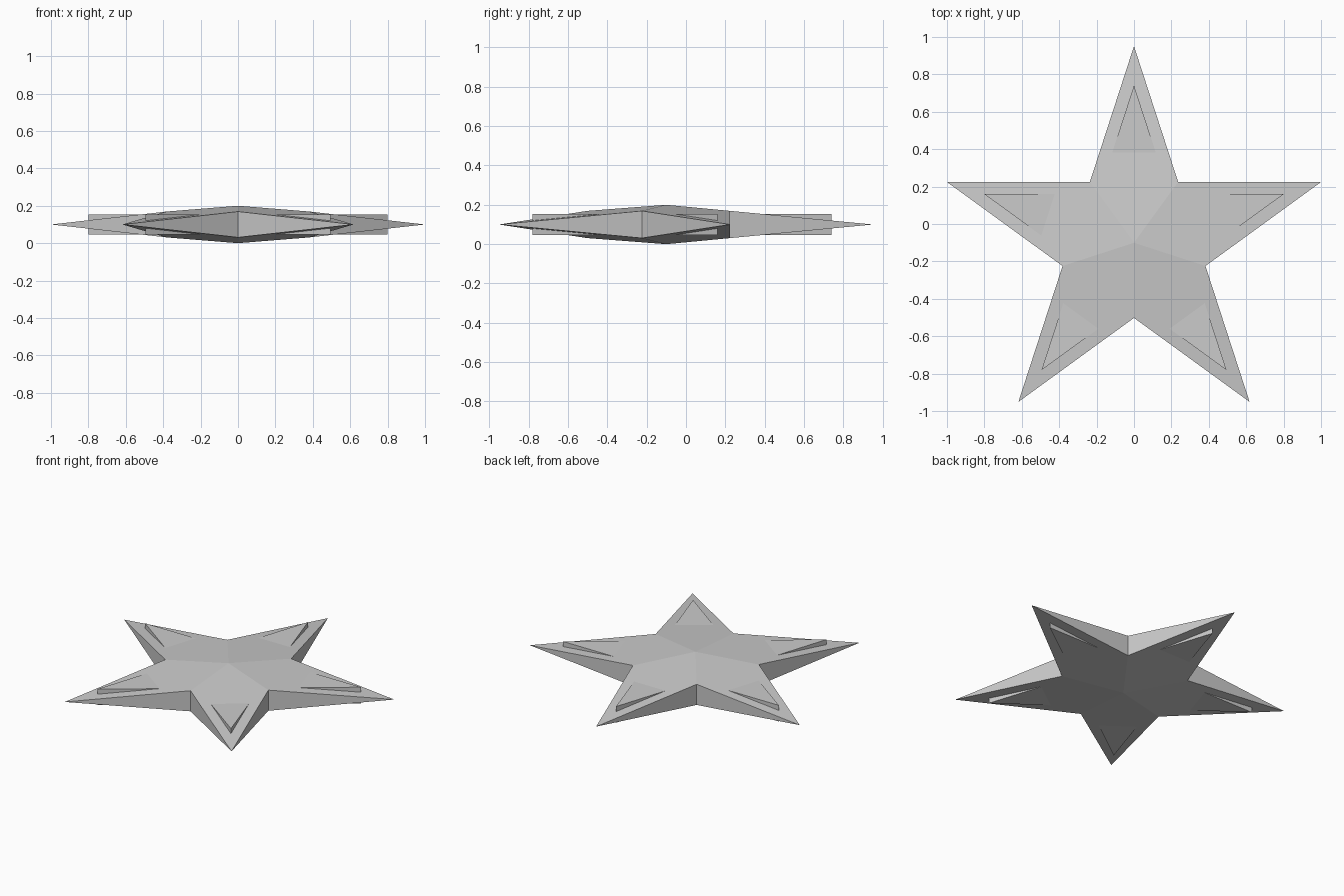
import bpy, bmesh
from math import sin, cos, pi, radians

if "Cube" in bpy.data.objects:
    bpy.data.objects.remove(bpy.data.objects["Cube"])

R = 1 / cos(radians(18))           # tip radius, giving a width of 2
INNER = 0.382                      # notch radius as a share of tip radius
CY = -R * (1 - cos(pi / 5)) / 2    # hub position that centres the star in y
MID = 0.1                          # height of the middle plane


def star_points(radius):
    pts = []
    for i in range(10):
        r = radius if i % 2 == 0 else radius * INNER
        a = pi / 2 + i * pi / 5
        pts.append((r * cos(a), CY + r * sin(a)))
    return pts


def star(name, radius, hub, notch, tip):
    """Star solid mirrored about MID, with half heights at hub, notches and tips."""
    bm = bmesh.new()
    pts = star_points(radius)
    rings = []
    for s in (1, -1):
        ring = [bm.verts.new((x, y, MID + s * (notch if i % 2 else tip)))
                for i, (x, y) in enumerate(pts)]
        centre = bm.verts.new((0, CY, MID + s * hub))
        # one flat kite per arm
        for i in range(0, 10, 2):
            bm.faces.new((centre, ring[i - 1], ring[i], ring[i + 1]))
        rings.append(ring)
    top, low = rings
    for i in range(10):
        j = (i + 1) % 10
        bm.faces.new((top[i], low[i], low[j], top[j]))
    # sharp tips collapse to single points
    bmesh.ops.remove_doubles(bm, verts=bm.verts, dist=1e-5)
    bmesh.ops.recalc_face_normals(bm, faces=bm.faces)
    me = bpy.data.meshes.new(name)
    bm.to_mesh(me)
    bm.free()
    ob = bpy.data.objects.new(name, me)
    bpy.context.collection.objects.link(ob)
    return ob


# Main body: thick at the hub, tapering to sharp points
star("star_body", R, MID, MID * (1 - INNER * cos(pi / 5)), 0)

# Inner plate: flat star that emerges near each tip, above and below
star("star_inlay", R * 0.8, 0.054, 0.054, 0.054)
